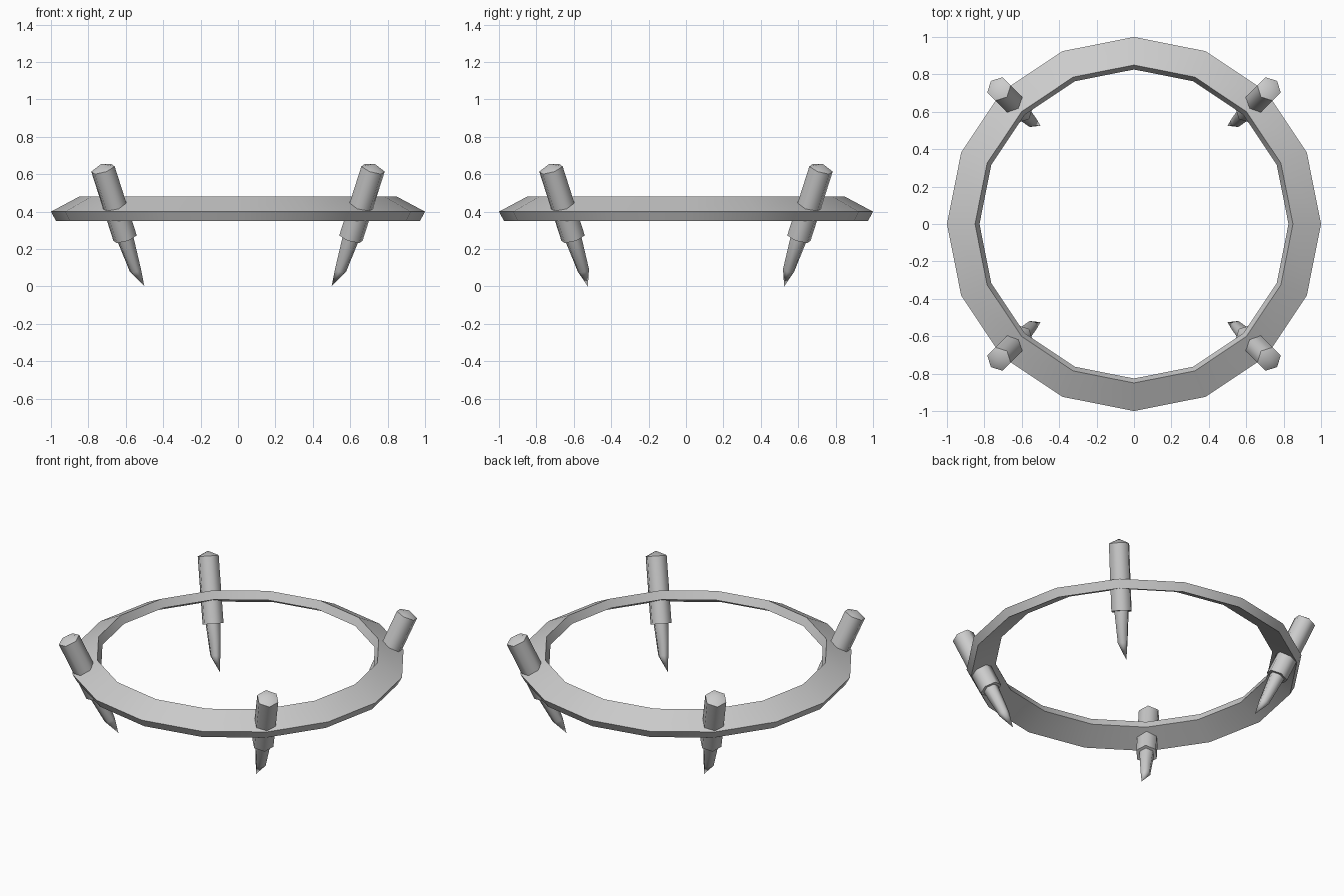
import bpy
import bmesh
from math import cos, sin, pi, radians
from mathutils import Vector

cube = bpy.data.objects.get("Cube")
if cube:
    bpy.data.objects.remove(cube)

# Single plain grey
grey = bpy.data.materials.new("plain_grey")
grey.use_nodes = True
COLOUR = (0.6, 0.6, 0.6, 1)
grey.diffuse_color = COLOUR
grey.node_tree.nodes["Principled BSDF"].inputs["Base Color"].default_value = COLOUR


def finish(bm, name, angle):
    bmesh.ops.recalc_face_normals(bm, faces=bm.faces)
    mesh = bpy.data.meshes.new(name)
    bm.to_mesh(mesh)
    bm.free()
    mesh.materials.append(grey)
    obj = bpy.data.objects.new(name, mesh)
    bpy.context.collection.objects.link(obj)
    bpy.ops.object.select_all(action="DESELECT")
    obj.select_set(True)
    bpy.context.view_layer.objects.active = obj
    bpy.ops.object.shade_smooth_by_angle(angle=radians(angle))
    return obj


def bridge(bm, a, b):
    n = len(a)
    for i in range(n):
        j = (i + 1) % n
        bm.faces.new((a[i], a[j], b[j], b[i]))


# Sloping sixteen-sided hoop, spun from a slab profile (radius, height)
SIDES = 16
profile = [(1.0, 0.40), (0.85, 0.48), (0.826, 0.43), (0.973, 0.35)]
bm = bmesh.new()
loops = []
for r, z in profile:
    angles = [2 * pi * i / SIDES for i in range(SIDES)]
    loops.append([bm.verts.new((r * cos(a), r * sin(a), z)) for a in angles])
for k in range(len(loops)):
    bridge(bm, loops[k], loops[(k + 1) % len(loops)])
finish(bm, "hoop", 30)

# Leaning six-sided stakes, one per quadrant
TOP = Vector((0.722, 0.722, 0.628))
AXIS = Vector((0.32, 0.32, 1)).normalized()
SIDE = Vector((-1, 1, 0)).normalized()
OUT = SIDE.cross(AXIS)
TIP = Vector((0.50, 0.525, 0))
# (distance below the rim, radius): barrel, shoulder step, tapered spike
sections = [(0, 0.067), (0.405, 0.067), (0.405, 0.047), (0.595, 0.032)]


def stake(name, sx, sy):
    bm = bmesh.new()

    def vert(p):
        return bm.verts.new((p.x * sx, p.y * sy, p.z))

    rings = []
    for depth, r in sections:
        centre = TOP - AXIS * depth
        rings.append([vert(centre + r * (OUT * cos(i * pi / 3) + SIDE * sin(i * pi / 3)))
                      for i in range(6)])
    for a, b in zip(rings, rings[1:]):
        bridge(bm, a, b)
    # Shallow domed cap and sharpened point
    for ring, apex in ((rings[0], vert(TOP + AXIS * 0.03)), (rings[-1], vert(TIP))):
        for i in range(6):
            bm.faces.new((ring[i], ring[(i + 1) % 6], apex))
    finish(bm, name, 62)


for end, sy in (("front", -1), ("back", 1)):
    for side, sx in (("right", -1), ("left", 1)):
        stake(f"{end}_{side}_stake", sx, sy)
